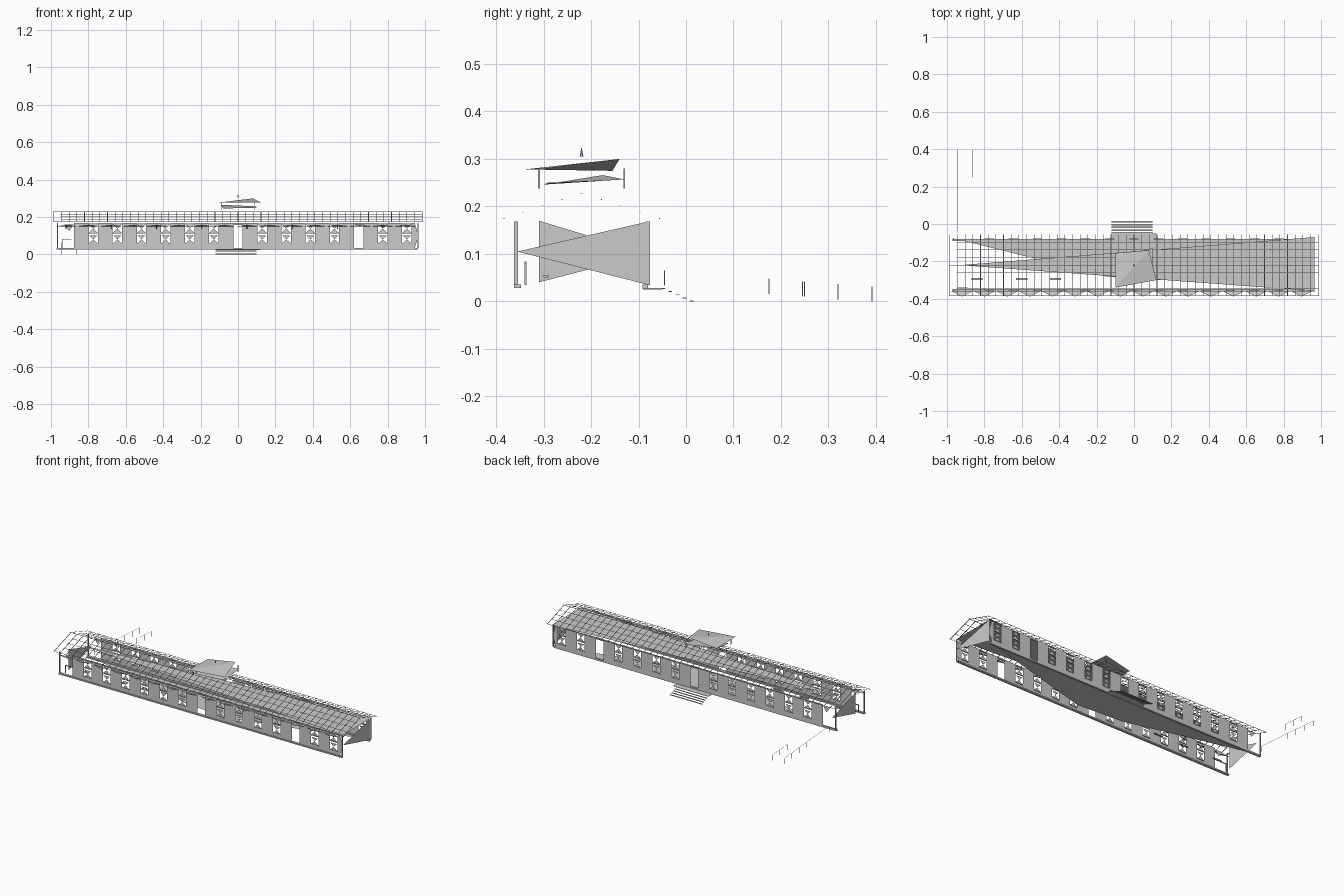
import bpy

if "Cube" in bpy.data.objects:
    bpy.data.objects.remove(bpy.data.objects["Cube"])

def mesh(name, polys):
    """Object from a list of polygons (each a list of 3D points)."""
    v, f = [], []
    for p in polys:
        f.append(range(len(v), len(v) + len(p)))
        v += p
    me = bpy.data.meshes.new(name)
    me.from_pydata(v, [], [list(i) for i in f])
    ob = bpy.data.objects.new(name, me)
    bpy.context.collection.objects.link(ob)
    return ob

def box(x0, x1, y0, y1, z0, z1):
    a = [(x0, y0), (x1, y0), (x1, y1), (x0, y1)]
    out = [[(x, y, z0) for x, y in a[::-1]], [(x, y, z1) for x, y in a]]
    for i in range(4):
        (p, q), (r, s) = a[i], a[(i + 1) % 4]
        out.append([(p, q, z0), (r, s, z0), (r, s, z1), (p, q, z1)])
    return out

def rect(x0, x1, y, z0, z1):
    return [(x0, y, z0), (x1, y, z0), (x1, y, z1), (x0, y, z1)]

Z0, Z1 = 0.035, 0.168
YF, YB, YM = -0.358, -0.08, -0.22
PITCH = 0.129

# long walls: wide panels with narrow window and door bays between them
def long_wall(name, y, doors, open_end):
    panels, panes, frames = [], [], []
    for i in range(-7, 8):
        c = i * PITCH
        if i < 7:
            x0, x1 = c + 0.025, c + PITCH - 0.025
            panels.append(rect(x0, x1, y, Z0, Z1))
        if i in doors:
            frames += box(c - .025, c + .025, y - .003, y + .003, .158, Z1)
            continue
        if i == open_end:
            panes.append([(c - .025, y, .16), (c + .025, y, .16), (c, y, .125)])
            continue
        # sill, header and mid rail
        panels.append(rect(c - .025, c + .025, y, Z0, .055))
        for z in (.056, .112, .16):
            frames += box(c - .025, c + .025, y - .003, y + .003, z, z + .005)
        # folded triangular panes
        for z in (.06, .117):
            m, t = z + .021, z + .042
            panes.append([(c - .022, y, t), (c, y, m), (c + .022, y, t)])
            panes.append([(c - .022, y, z), (c + .022, y, z), (c, y, m)])
    if open_end != 7:
        panels.append([(.928, y, Z0), (.945, y, Z0), (.965, y, .1), (.945, y, Z1), (.928, y, Z1)])
    mesh(name + "_panels", panels)
    mesh(name + "_panes", panes)
    mesh(name + "_frames", frames)

long_wall("front_wall", YF, {0, 5}, -7)
long_wall("back_wall", YB, {0, 5}, -7)

# end walls: tapered panels
mesh("right_end_wall", [[(.965, -.355, .105), (.965, YB, Z0), (.965, YB, Z1)]])
mesh("left_end_wall", [[(-.94, -.31, .17), (-.94, -.31, .04), (-.94, YB, .1)]])
mesh("corner_posts", [p for x in (-.965, .962) for y in (YF, YB)
                      for p in box(x - .002, x + .002, y - .004, y + .004, Z0, Z1)])

# floor, ceiling and sill beams
mesh("floor", [[(-.95, YB, .032), (-.15, -.28, .032), (.15, -.3, .032), (.96, YB, .032)]])
mesh("ceiling", [[(-.93, YM, .168), (.965, YF, .168), (.965, -.07, .168)]])
mesh("sill_beams", box(-.97, .96, YF - .004, YF + .01, .028, .036)
     + box(-.97, .96, YB - .012, YB, .026, .036))

# roof framing: rafters across, purlins along
EAVE, RIDGE, HALF = .175, .229, .165
def roof_z(y):
    return RIDGE - (RIDGE - EAVE) * abs(y - YM) / HALF

rafters, purlins = [], []
for i in range(49):
    x = -.985 + i * 1.97 / 48
    for s in (-1, 1):
        a, b = YM, YM + s * HALF
        w = .0015
        for dz in (0, -.002):
            rafters.append([(x - w, a, RIDGE + dz), (x + w, a, RIDGE + dz),
                            (x + w, b, EAVE + dz), (x - w, b, EAVE + dz)])
for k in range(5):
    for s in (-1, 1):
        y = YM + s * HALF * (k + .02) / 4.05
        x0 = -.99 if k in (0, 4) else -.95
        purlins += box(x0, .99, y - .001, y + .001, roof_z(y) - .0015, roof_z(y))
mesh("rafters", rafters)
mesh("purlins", purlins)

# front awning: row of triangles with brackets
awning, brackets = [], []
for i in range(16):
    x = -.98 + i * .121
    awning.append([(x, YF, .15), (x + .12, YF, .15), (x + .06, -.388, .157)])
    if i % 2 == 0:
        brackets += [[(x + .058, YF, .135), (x + .062, YF, .135),
                      (x + .062, -.388, .155), (x + .058, -.388, .155)]]
mesh("awning", awning)
mesh("awning_brackets", brackets)

# central turret: folded roof plates, posts and finial
mesh("turret_upper_roof", [[(-.1, -.34, .278), (.12, -.3, .279), (.08, -.14, .3)],
                           [(-.1, -.34, .278), (.08, -.14, .3), (-.1, -.155, .275)]])
mesh("turret_lower_roof", [[(-.08, -.3, .246), (.1, -.29, .25), (.1, -.13, .257)],
                           [(-.08, -.3, .246), (.1, -.13, .257), (-.09, -.175, .266)]])
mesh("turret_posts", [p for x, y in ((-.09, -.31), (.09, -.13))
                      for p in box(x - .002, x + .002, y - .002, y + .002, .238, .28)])
bpy.ops.mesh.primitive_cone_add(vertices=6, radius1=.004, radius2=0, depth=.02,
                                location=(0, YM, .315))
bpy.context.object.name = "finial"

# back steps
mesh("back_steps", [p for i in range(5)
                    for p in box(-.12, .1, -.052 + i * .015, -.044 + i * .015,
                                 .026 - i * .0065, .028 - i * .0065)])
mesh("landing", box(-.12, .12, -.09, -.05, .025, .028))

# ramp handrails running out at the back
def rail_z(y):
    return .065 - (y + .02) * .032 / .41

def handrail(name, x, y0, posts):
    w = .001
    za, zb = rail_z(y0), rail_z(.395)
    polys = [[(x - w, y0, za), (x + w, y0, za), (x + w, .395, zb), (x - w, .395, zb)]]
    for y in posts:
        zt = rail_z(y) - .002
        polys += box(x - w, x + w, y - w, y + w, max(0, zt - .032), zt)
    mesh(name, polys)

handrail("outer_handrail", -.945, -.04, (-.045, .175, .245, .32, .392))
handrail("inner_handrail", -.865, .25, (.25, .32, .392))

# interior bunks and a few low benches
mesh("benches", [p for x in (-.84, -.6, -.42) for p in box(x - .03, x + .03, -.3, -.29, .05, .056)])
mesh("entry_rail", box(-.94, -.89, -.34, -.336, .08, .084)
     + box(-.942, -.938, -.34, -.336, Z0, .084))
